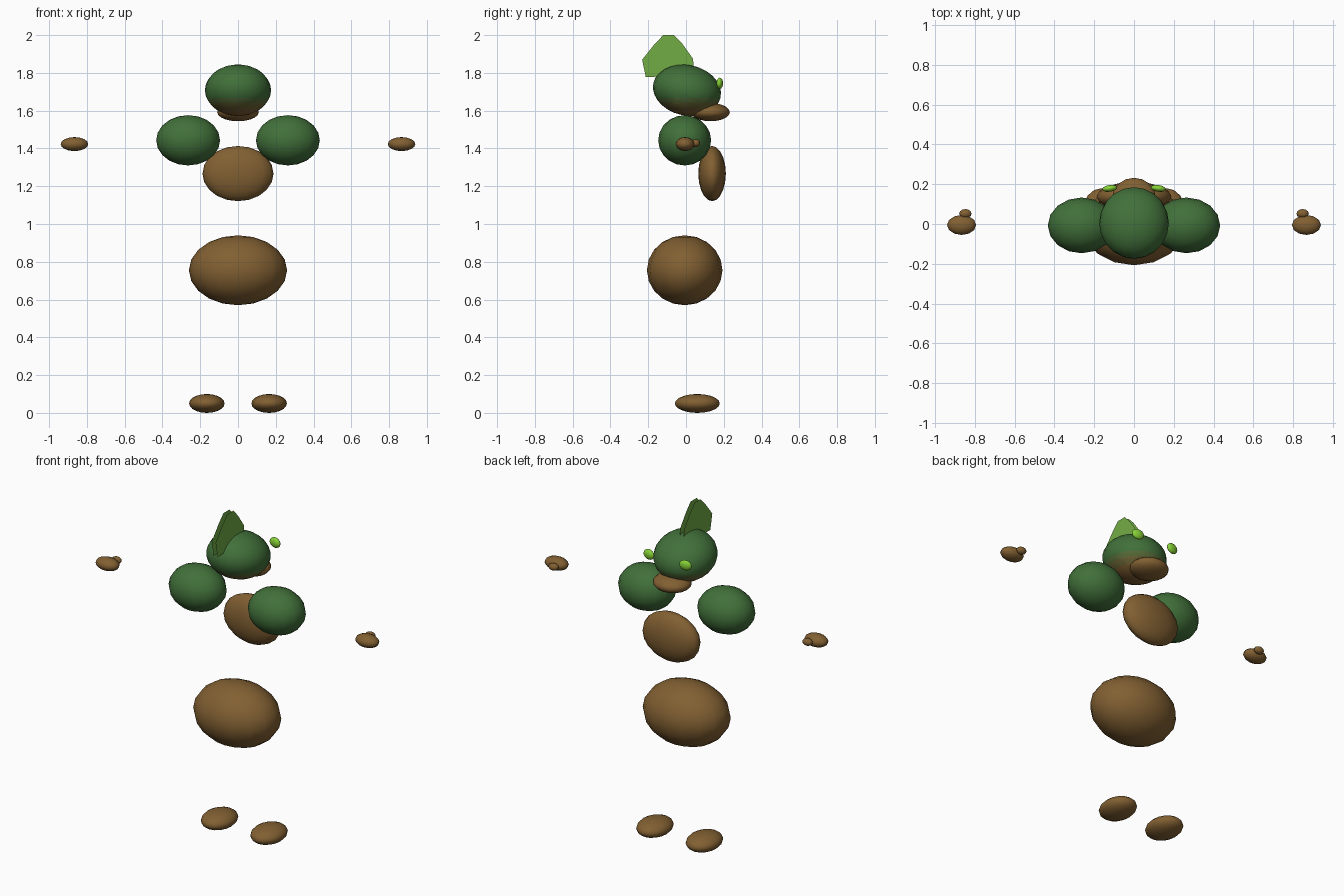
import bpy, bmesh, math
from mathutils import Matrix, Vector

if "Cube" in bpy.data.objects:
    bpy.data.objects.remove(bpy.data.objects["Cube"])


def material(name, rgb):
    m = bpy.data.materials.new(name)
    m.diffuse_color = (*rgb, 1)
    m.use_nodes = True
    m.node_tree.nodes["Principled BSDF"].inputs["Base Color"].default_value = m.diffuse_color
    return m


brown = material("brown", (0.223, 0.117, 0.032))
green = material("leaf_green", (0.053, 0.162, 0.042))
moss = material("moss", (0.095, 0.148, 0.040))
olive = material("olive", (0.150, 0.130, 0.036))
lime = material("crest_green", (0.171, 0.413, 0.058))
glow = material("eye_lime", (0.242, 0.640, 0.038))


def finish(name, bm, mats, smooth=True):
    mesh = bpy.data.meshes.new(name)
    for f in bm.faces:
        f.smooth = smooth
    bm.to_mesh(mesh)
    bm.free()
    for m in mats:
        mesh.materials.append(m)
    obj = bpy.data.objects.new(name, mesh)
    bpy.context.collection.objects.link(obj)
    return obj


def ball(center, radii, seg=16, rings=10, tilt=0, yaw=0):
    """Ellipsoid as a bmesh, tilted about x and turned about z."""
    bm = bmesh.new()
    mat = (Matrix.Translation(center) @ Matrix.Rotation(math.radians(yaw), 4, 'Z')
           @ Matrix.Rotation(math.radians(tilt), 4, 'X') @ Matrix.Diagonal((*radii, 1)))
    bmesh.ops.create_uvsphere(bm, u_segments=seg, v_segments=rings, radius=1, matrix=mat)
    return bm


# Torso: belly and chest plate
finish("belly", ball((0, -0.007, 0.755), (0.26, 0.2, 0.185)), [brown])
finish("chest_plate", ball((0, 0.138, 1.267), (0.188, 0.073, 0.146)), [brown])

# Head: green on top, fading to brown underneath in bands
bm = ball((0, 0.005, 1.708), (0.175, 0.182, 0.134), 20, 14, tilt=-12)
levels = [1.665, 1.64, 1.61]
for z in levels:
    bmesh.ops.bisect_plane(bm, geom=bm.verts[:] + bm.edges[:] + bm.faces[:],
                           plane_co=(0, 0, z), plane_no=(0, 0, 1))
for f in bm.faces:
    f.material_index = sum(f.calc_center_median().z < z for z in levels)
finish("head", bm, [green, moss, olive, brown])
finish("muzzle", ball((0, 0.13, 1.592), (0.11, 0.102, 0.048)), [brown])

# Paired parts
for s, side in ((-1, "left"), (1, "right")):
    finish(side + "_shoulder", ball((s * 0.264, -0.007, 1.443), (0.169, 0.14, 0.133)), [green])
    finish(side + "_hand", ball((s * 0.866, -0.005, 1.423), (0.073, 0.05, 0.037), 12, 8), [brown])
    finish(side + "_thumb", ball((s * 0.847, 0.052, 1.428), (0.031, 0.023, 0.021), 12, 8), [brown])
    finish(side + "_foot", ball((s * 0.165, 0.06, 0.05), (0.094, 0.119, 0.05)), [brown])
    finish(side + "_eye", ball((s * 0.122, 0.179, 1.745), (0.038, 0.017, 0.03), 12, 8,
                               yaw=-s * 8), [glow])

# Leaf crest: two thin parallel sheets with an open rim
outline = [(-0.232, 1.87), (-0.164, 1.955), (-0.12, 2.0), (-0.063, 2.0), (-0.02, 1.955),
           (0.037, 1.875), (0.042, 1.82), (-0.05, 1.79), (-0.153, 1.78), (-0.213, 1.778)]
bm = bmesh.new()
for s in (-1, 1):
    pts = [bm.verts.new((s * 0.013, y, z)) for y, z in outline]
    face = bm.faces.new(pts)
    face.normal_update()
    if face.normal.x * s < 0:
        face.normal_flip()
finish("leaf_crest", bm, [lime], smooth=False)
